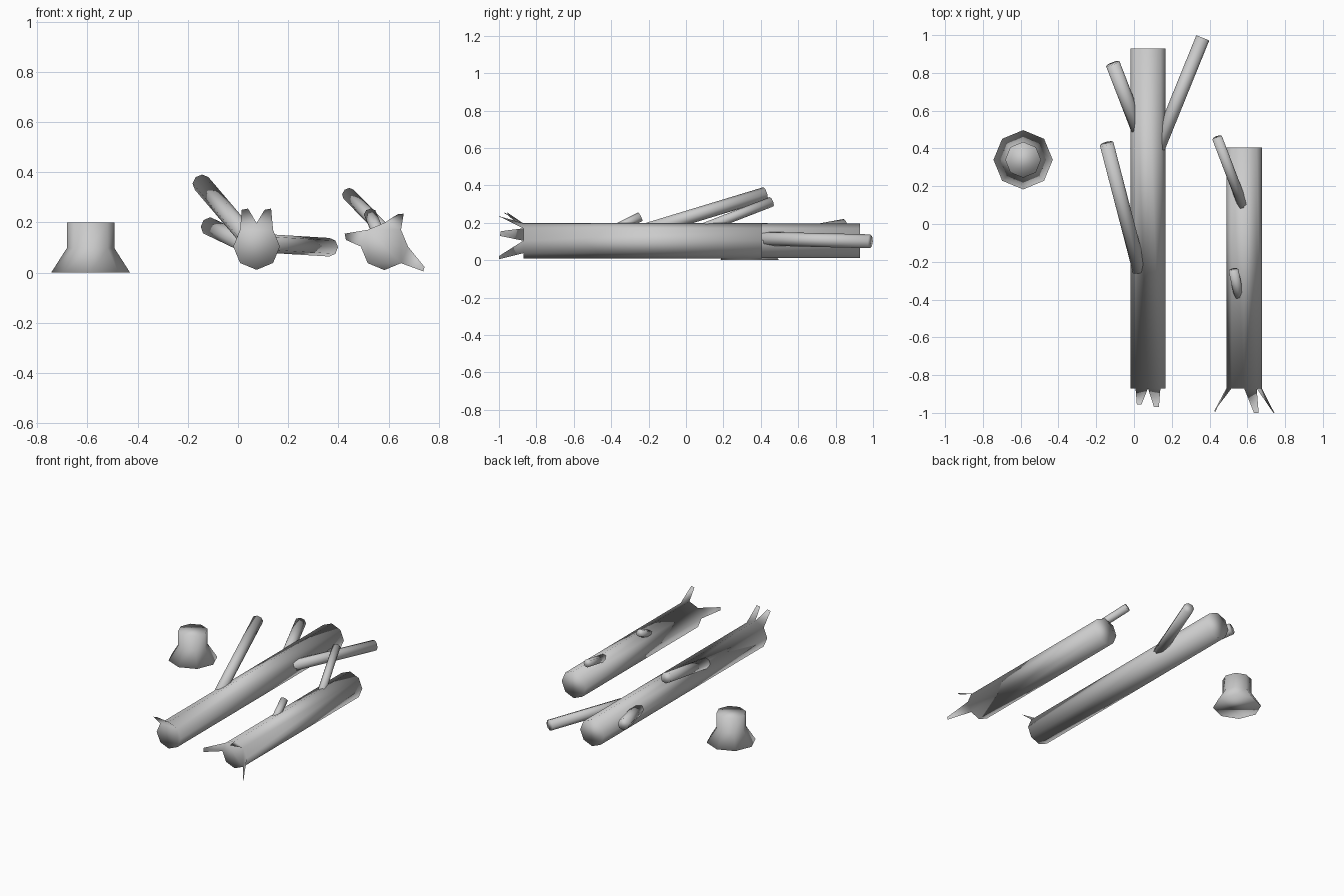
import bpy, bmesh, math
from mathutils import Vector

if "Cube" in bpy.data.objects:
    bpy.data.objects.remove(bpy.data.objects["Cube"])

SIDES = 8
wood = bpy.data.materials.new("grey wood")
wood.diffuse_color = (0.6, 0.6, 0.6, 1)
wood.use_nodes = True
wood.node_tree.nodes["Principled BSDF"].inputs["Base Color"].default_value = wood.diffuse_color


def finish(bm, name):
    """Turn a bmesh into a smooth-shaded grey object."""
    me = bpy.data.meshes.new(name)
    for f in bm.faces:
        f.smooth = True
    bm.to_mesh(me)
    bm.free()
    me.materials.append(wood)
    ob = bpy.data.objects.new(name, me)
    bpy.context.collection.objects.link(ob)
    return ob


def tube(bm, rings, axis_x, axis_y):
    """Capped tube through (centre, radius) rings."""
    loops = []
    for c, r in rings:
        loops.append([bm.verts.new(Vector(c) + r * (math.cos(a) * axis_x + math.sin(a) * axis_y))
                      for a in (2 * math.pi * i / SIDES for i in range(SIDES))])
    for lo, hi in zip(loops, loops[1:]):
        for i in range(SIDES):
            j = (i + 1) % SIDES
            bm.faces.new((lo[i], lo[j], hi[j], hi[i]))
    bm.faces.new(loops[0])
    bm.faces.new(loops[-1])
    bmesh.ops.recalc_face_normals(bm, faces=bm.faces)
    return loops


def log(name, x, y0, y1, r, splinters):
    """Lying trunk; splinters extend single rim edges of the front end."""
    bm = bmesh.new()
    z = 0.104
    rim = tube(bm, [((x, y0, z), r), ((x, y1, z), r)], Vector((1, 0, 0)), Vector((0, 0, 1)))[0]
    for i, tip_a, tip_b in splinters:
        a, b = rim[i], rim[(i + 1) % SIDES]
        bm.faces.new((b, a, bm.verts.new(tip_a), bm.verts.new(tip_b)))
    return finish(bm, name)


def branch(name, base, tip, r):
    """Straight branch from inside the trunk to its cut tip."""
    base, tip = Vector(base), Vector(tip)
    d = (tip - base).normalized()
    u = d.cross(Vector((0, 0, 1))).normalized()
    bm = bmesh.new()
    tube(bm, [(base, r), (tip, r)], u, d.cross(u))
    return finish(bm, name)


# Fallen trunks with splintered front ends
log("long_log", 0.074, -0.87, 0.93, 0.093, [
    (1, (0.132, -0.97, 0.255), (0.106, -0.97, 0.25)),
    (2, (0.04, -0.955, 0.255), (0.015, -0.955, 0.25))])
log("short_log", 0.583, -0.87, 0.405, 0.094, [
    (1, (0.66, -1.0, 0.235), (0.635, -1.0, 0.232)),
    (3, (0.425, -0.99, 0.155), (0.43, -0.995, 0.13)),
    (7, (0.738, -1.0, 0.005), (0.743, -1.0, 0.022))])

# Branches
branch("long_log_right_branch", (0.1, 0.335, 0.117), (0.364, 0.985, 0.101), 0.037)
branch("long_log_upper_branch", (0.03, 0.48, 0.115), (-0.113, 0.85, 0.183), 0.038)
branch("long_log_lower_branch", (0.03, -0.25, 0.15), (-0.145, 0.425, 0.355), 0.037)
branch("short_log_branch", (0.58, 0.09, 0.17), (0.44, 0.457, 0.312), 0.027)
branch("short_log_stub", (0.56, -0.4, 0.155), (0.527, -0.245, 0.232), 0.026)

# Flared stump
bm = bmesh.new()
tube(bm, [((-0.587, 0.34, 0.0), 0.157), ((-0.587, 0.34, 0.097), 0.095),
          ((-0.587, 0.34, 0.2), 0.095)], Vector((1, 0, 0)), Vector((0, 1, 0)))
finish(bm, "stump")
